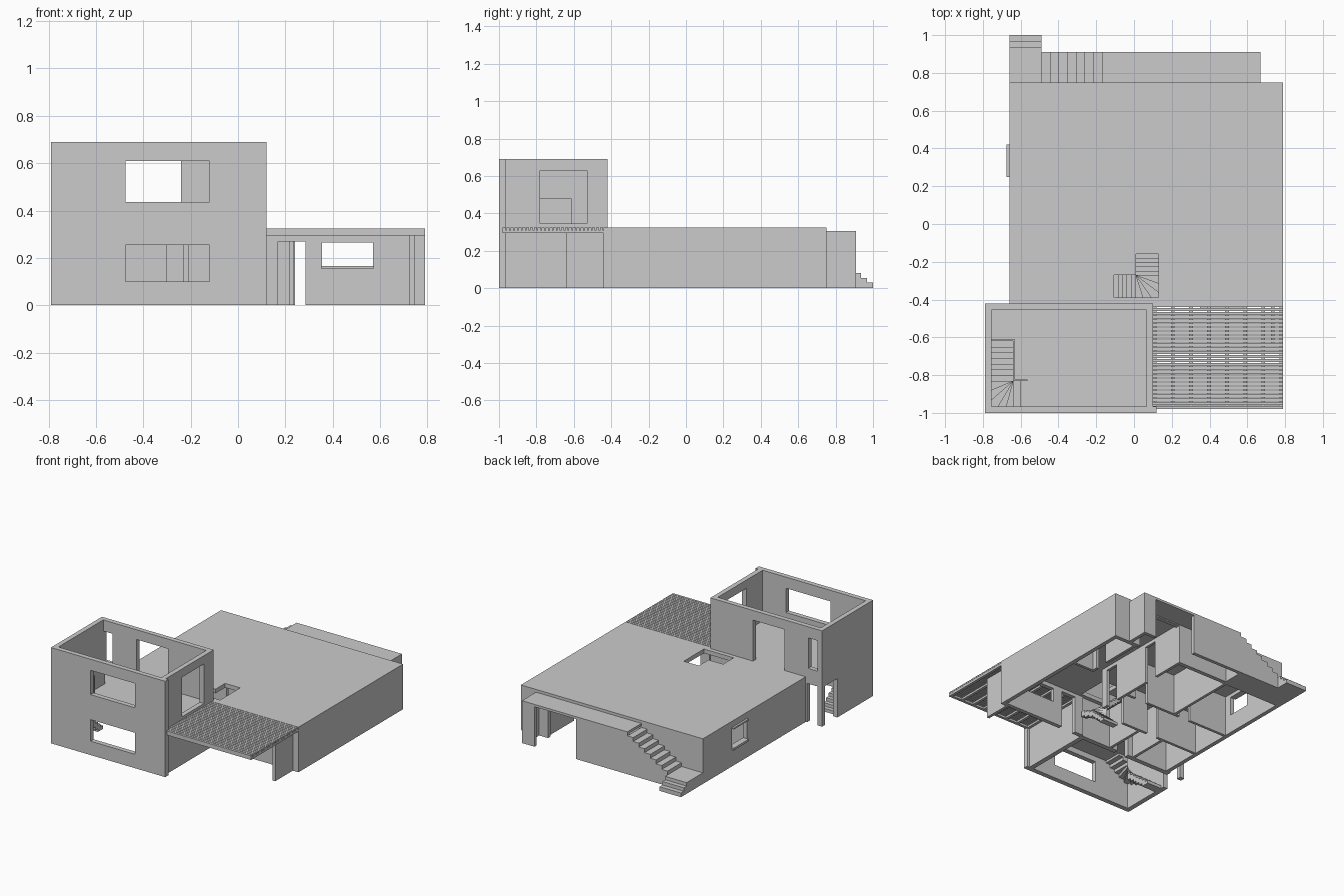
import bpy, bmesh, math

if "Cube" in bpy.data.objects:
    bpy.data.objects.remove(bpy.data.objects["Cube"])


def finish(name, bm):
    bmesh.ops.remove_doubles(bm, verts=bm.verts, dist=1e-5)
    bmesh.ops.recalc_face_normals(bm, faces=bm.faces)
    me = bpy.data.meshes.new(name)
    bm.to_mesh(me)
    bm.free()
    ob = bpy.data.objects.new(name, me)
    bpy.context.collection.objects.link(ob)
    return ob


def plate(name, axis, t, a, b, holes=()):
    """Flat panel normal to axis, thickness range t, extents a and b, rectangular holes."""
    def pos(u, v, w):
        return {'x': (w, u, v), 'y': (u, w, v), 'z': (u, v, w)}[axis]
    us = sorted({a[0], a[1], *[min(max(k, a[0]), a[1]) for h in holes for k in h[:2]]})
    vs = sorted({b[0], b[1], *[min(max(k, b[0]), b[1]) for h in holes for k in h[2:]]})

    def solid(i, j):
        if not (0 <= i < len(us) - 1 and 0 <= j < len(vs) - 1):
            return False
        u, v = (us[i] + us[i + 1]) / 2, (vs[j] + vs[j + 1]) / 2
        return not any(h[0] < u < h[1] and h[2] < v < h[3] for h in holes)

    bm = bmesh.new()
    for i in range(len(us) - 1):
        for j in range(len(vs) - 1):
            if not solid(i, j):
                continue
            c = [(us[i], vs[j]), (us[i + 1], vs[j]), (us[i + 1], vs[j + 1]), (us[i], vs[j + 1])]
            for w in t:
                bm.faces.new([bm.verts.new(pos(*p, w)) for p in c])
            for k, (di, dj) in enumerate([(0, -1), (1, 0), (0, 1), (-1, 0)]):
                if not solid(i + di, j + dj):
                    p, q = c[k], c[(k + 1) % 4]
                    bm.faces.new([bm.verts.new(pos(*r)) for r in
                                  [(*p, t[0]), (*q, t[0]), (*q, t[1]), (*p, t[1])]])
    return finish(name, bm)


def box(name, x, y, z):
    return plate(name, 'z', z, x, y)


def prism(bm, pts, z0, z1):
    lo = [bm.verts.new((*p, z0)) for p in pts]
    hi = [bm.verts.new((*p, z1)) for p in pts]
    bm.faces.new(lo)
    bm.faces.new(hi)
    for i in range(len(pts)):
        k = (i + 1) % len(pts)
        bm.faces.new([lo[i], lo[k], hi[k], hi[i]])


def winder_stair(name, cx, cy, w, h, len_a, n_a, len_b, n_b, s, top):
    """Flight toward -y, fan of five winders round (cx, cy), then flight along -s*x."""
    steps = []
    for i in range(n_a):
        y1, y0 = cy + len_a * (1 - i / n_a), cy + len_a * (1 - (i + 1) / n_a)
        steps.append([(cx, y0), (cx + s * w, y0), (cx + s * w, y1), (cx, y1)])
    edge = [(w, 0), (w, h * .36), (w, h * .75), (w * .7, h), (w * .33, h), (0, h)]
    for i in range(5):
        mid = [(w, h)] if i == 2 else []
        steps.append([(cx, cy)] + [(cx + s * u, cy - v) for u, v in [edge[i], *mid, edge[i + 1]]])
    for i in range(n_b):
        x0, x1 = cx - s * len_b * i / n_b, cx - s * len_b * (i + 1) / n_b
        steps.append([(x0, cy), (x1, cy), (x1, cy - h), (x0, cy - h)])
    bm = bmesh.new()
    rise = top / len(steps)
    for i, pts in enumerate(steps):
        z = rise * (i + 1)
        prism(bm, pts, max(0, z - 2 * rise), z)
    finish(name, bm)


R0, R1, TOP = .295, .325, .69      # roof underside, roof top, tower top

# Two-storey tower
plate("tower_front_wall", 'y', (-1, -.965), (-.79, .12), (0, TOP),
      [(-.475, -.12, .10, .255), (-.475, -.12, .435, .61)])
plate("tower_back_wall", 'y', (-.455, -.42), (-.755, .065), (0, TOP),
      [(-.49, -.24, R1, .62), (-.755, -.68, .39, .61), (-.755, -.67, 0, .28), (-.30, -.21, 0, .27)])
plate("tower_left_wall", 'x', (-.79, -.755), (-.965, -.42), (0, TOP), [(-.594, -.455, 0, .28)])
plate("tower_right_wall", 'x', (.065, .10), (-.965, -.42), (0, TOP), [(-.78, -.53, .345, .63)])
plate("tower_floor", 'z', (R0, R1), (-.755, .065), (-.965, -.455),
      [(-.755, -.64, -.965, -.62), (-.65, -.565, -.965, -.83)])
winder_stair("tower_stair", -.64, -.83, .115, .135, .21, 7, .075, 2, -1, R1)
box("stair_parapet_side", (-.64, -.63), (-.83, -.62), (R1, .48))
box("stair_parapet_end", (-.755, -.63), (-.62, -.612), (R1, .48))
box("stair_parapet_return", (-.64, -.565), (-.83, -.822), (R1, .48))

# Main single-storey house
plate("main_roof", 'z', (R0, R1), (-.66, .79), (-.44, .75),
      [(-.66, .10, -.44, -.42), (-.13, .13, -.39, -.27), (.01, .13, -.28, -.16)])
plate("house_left_wall", 'x', (-.66, -.63), (-.42, .75), (0, R0), [(.25, .42, .13, .275)])
plate("house_right_wall", 'x', (.76, .79), (-.44, .75), (0, R0))
plate("house_front_wall", 'y', (-.44, -.41), (.10, .76), (0, R0),
      [(.17, .285, 0, .27), (.355, .57, .16, .265)])
plate("house_back_wall", 'y', (.72, .75), (-.63, .76), (0, R0), [(.235, .575, 0, .28)])
box("left_window_sill", (-.675, -.63), (.25, .42), (.12, .135))
box("left_window_head", (-.675, -.63), (.25, .42), (.27, .28))
box("front_window_sill", (.35, .575), (-.45, -.41), (.155, .165))
winder_stair("roof_stair", .01, -.27, .12, .12, .11, 5, .14, 6, 1, R1)

# Interior partitions
plate("hall_wall", 'x', (.215, .235), (-.05, .72), (0, R0), [(.0, .1, 0, .27), (.4, .5, 0, .27)])
plate("middle_cross_wall", 'y', (.18, .20), (-.63, .215), (0, R0), [(.05, .15, 0, .27), (-.32, -.23, 0, .27)])
plate("bedroom_divider", 'x', (-.20, -.18), (.20, .72), (0, R0))
plate("front_cross_wall", 'y', (-.13, -.11), (-.63, .0), (0, R0), [(-.30, -.21, 0, .27)])
plate("corridor_wall", 'x', (-.36, -.34), (-.42, -.13), (0, R0))
plate("stair_wall", 'x', (-.16, -.14), (-.42, -.13), (0, R0))
plate("right_room_wall", 'x', (.59, .61), (.30, .72), (0, R0), [(.34, .43, 0, .27)])
plate("right_cross_wall", 'y', (.28, .30), (.59, .76), (0, R0))

# Slatted pergola with fin wall
box("pergola_fin_wall", (.725, .745), (-.64, -.44), (0, R0))
bm = bmesh.new()
n, y0, y1 = 26, -.98, -.44
p = (y1 - y0) / n
for i in range(n):
    a = y0 + i * p
    prism(bm, [(.10, a), (.79, a), (.79, a + p - .004), (.10, a + p - .004)], .309, R1)
finish("pergola_slats", bm)
bm = bmesh.new()
for i in range(8):
    x = .10 + i * (.67 / 7)
    prism(bm, [(x, y0), (x + .02, y0), (x + .02, y1), (x, y1)], R0, .309)
finish("pergola_joists", bm)
box("pergola_front_beam", (.10, .79), (-.98, -.96), (R0, .309))

# Rear porch
box("porch_slab", (-.17, .67), (.75, .91), (.288, .305))
box("porch_front_wall", (-.17, .24), (.885, .91), (0, .288))
box("porch_end_wall", (.645, .67), (.75, .91), (0, .288))
box("porch_corner_return", (.57, .645), (.885, .91), (0, .288))

# Rear outdoor stair: long flight, landing and three low steps
bm = bmesh.new()
prof = [(-.66, 0), (-.66, .08), (-.49, .08)]
for i in range(7):
    z = .08 + .028 * (i + 1)
    prof += [(-.49 + i * .0457, z), (-.49 + (i + 1) * .0457, z)]
prof.append((-.17, 0))
f = bm.faces.new([bm.verts.new((x, .75, z)) for x, z in prof])
ext = bmesh.ops.extrude_face_region(bm, geom=[f])
bmesh.ops.translate(bm, vec=(0, .16, 0), verts=[v for v in ext["geom"] if isinstance(v, bmesh.types.BMVert)])
bm.faces.new([v for v in bm.verts if abs(v.co.y - .75) < 1e-4]) if not f.is_valid else None
finish("porch_stair_flight", bm)
for i, (y, z) in enumerate([(.935, .08), (.967, .055), (1.0, .03)]):
    box("low_step_%d" % (i + 1), (-.66, -.49), ((.91, .935, .967)[i], y), (0, z))
